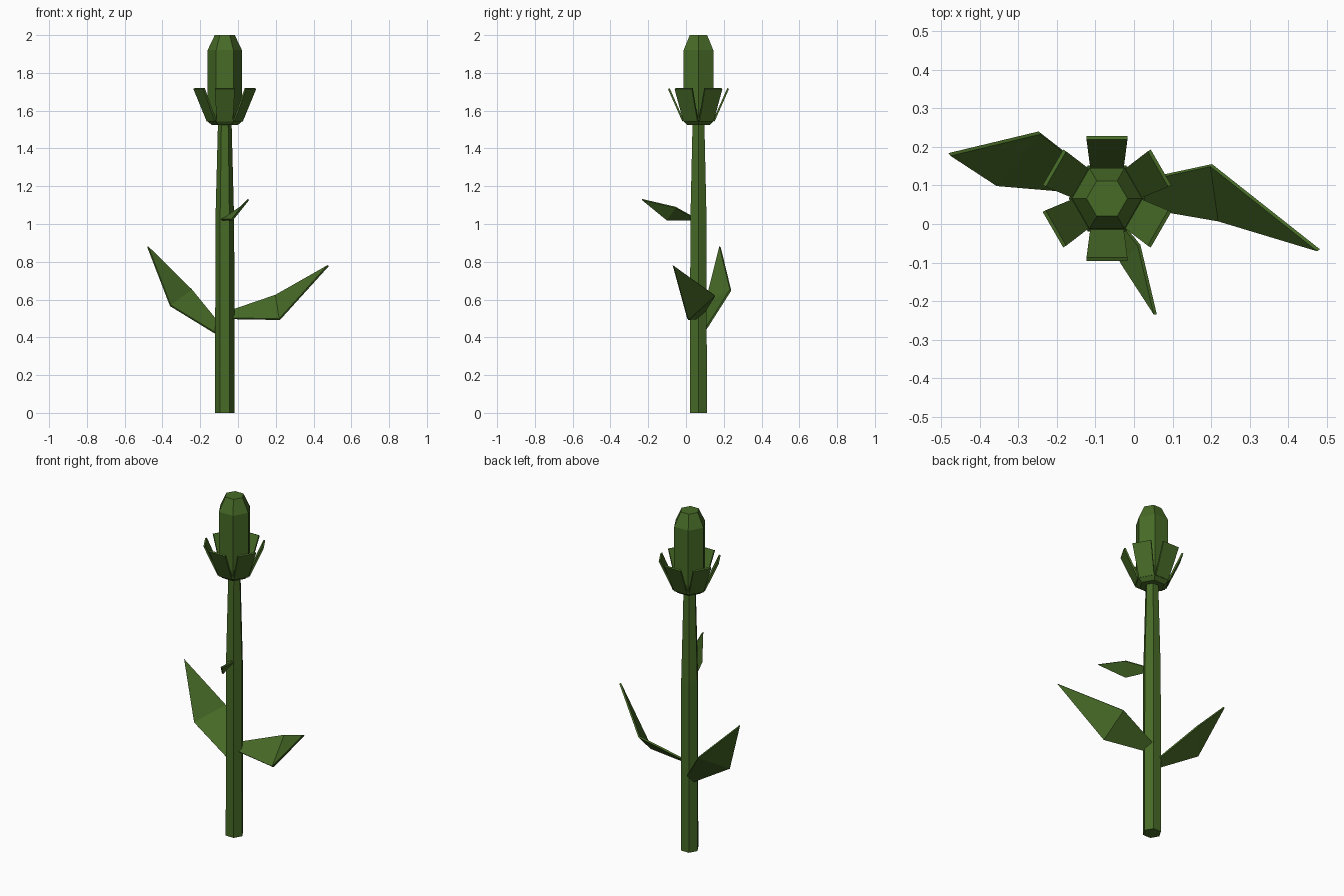
import bpy
from math import cos, sin, pi
from mathutils import Matrix, Vector

cube = bpy.data.objects.get("Cube")
if cube:
    bpy.data.objects.remove(cube, do_unlink=True)

CX, CY = -0.07, 0.066  # stem axis

green = bpy.data.materials.new("leaf green")
green.use_nodes = True
COLOUR = (0.063, 0.145, 0.02, 1)
green.diffuse_color = COLOUR
green.node_tree.nodes["Principled BSDF"].inputs["Base Color"].default_value = COLOUR


def add_mesh(name, verts, faces, thickness=0):
    mesh = bpy.data.meshes.new(name)
    mesh.from_pydata(verts, [], faces)
    mesh.materials.append(green)
    obj = bpy.data.objects.new(name, mesh)
    bpy.context.collection.objects.link(obj)
    if thickness:
        mod = obj.modifiers.new("thickness", "SOLIDIFY")
        mod.thickness = thickness
        mod.offset = 0
    return obj


def hex_lathe(name, profile):
    """Closed six-sided body from (radius, height) pairs, bottom to top."""
    verts = [(CX + r * cos(i * pi / 3), CY + r * sin(i * pi / 3), z)
             for r, z in profile for i in range(6)]
    faces = [tuple(reversed(range(6)))]
    for k in range(len(profile) - 1):
        for i in range(6):
            a, b = k * 6 + i, k * 6 + (i + 1) % 6
            faces.append((a, b, b + 6, a + 6))
    top = (len(profile) - 1) * 6
    faces.append(tuple(range(top, top + 6)))
    return add_mesh(name, verts, faces)


# Stem, cup under the flower, and closed bud
hex_lathe("stem", [(0.051, 0), (0.05, 1.0), (0.036, 1.54)])
hex_lathe("cup", [(0.07, 1.525), (0.099, 1.55), (0.085, 1.56)])
hex_lathe("bud", [(0.085, 1.545), (0.091, 1.6), (0.091, 1.92), (0.053, 2.0)])

# Six flaring sepals, one on each flat side of the cup
for i in range(6):
    turn = Matrix.Rotation(pi / 6 + i * pi / 3, 3, "Z")
    corners = [(0.081, -0.043, 1.545), (0.081, 0.043, 1.545),
               (0.157, 0.053, 1.717), (0.157, -0.053, 1.717)]
    verts = [turn @ Vector(c) + Vector((CX, CY, 0)) for c in corners]
    add_mesh(f"sepal_{i + 1}", verts, [(0, 1, 2, 3)], 0.01)

# Leaves: base pair, widest pair, tip
leaves = {
    "left_leaf": [(-0.04, 0.1, 0.54), (-0.04, 0.055, 0.5),
                  (0.22, 0.01, 0.495), (0.2, 0.152, 0.622), (0.478, -0.068, 0.78)],
    "right_leaf": [(-0.09, 0.115, 0.46), (-0.1, 0.08, 0.41),
                   (-0.358, 0.102, 0.568), (-0.245, 0.236, 0.65), (-0.478, 0.18, 0.88)],
    "front_leaf": [(-0.06, 0.035, 1.038), (-0.09, 0.03, 1.023),
                   (-0.03, -0.103, 1.023), (0.013, -0.055, 1.088), (0.055, -0.234, 1.13)],
}
for name, points in leaves.items():
    add_mesh(name, points, [(0, 1, 2, 3), (3, 2, 4)], 0.01)
